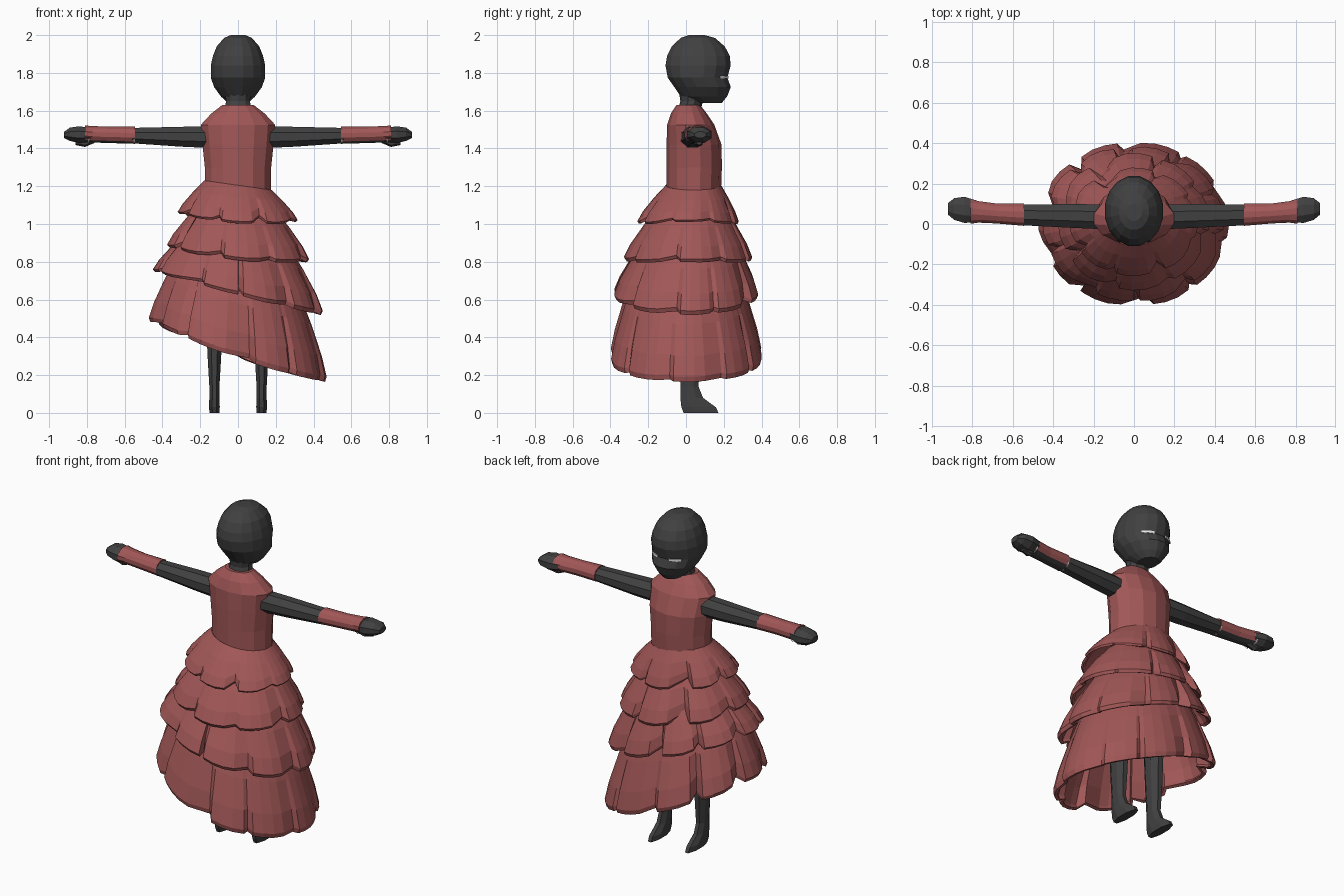
import bpy, bmesh, math, random
from mathutils import Vector

if "Cube" in bpy.data.objects:
    bpy.data.objects.remove(bpy.data.objects["Cube"], do_unlink=True)


def material(name, rgb):
    m = bpy.data.materials.new(name)
    m.use_nodes = True
    colour = (*rgb, 1)
    m.diffuse_color = colour
    m.node_tree.nodes["Principled BSDF"].inputs["Base Color"].default_value = colour
    return m


charcoal = material("charcoal", (0.052, 0.052, 0.052))
red = material("dusty red", (0.36, 0.095, 0.095))
white = material("white", (0.85, 0.85, 0.85))


def skin_rings(name, rings, mats, caps=True, closed=True):
    """Join rows of points into a surface, first row at the top."""
    bm = bmesh.new()
    rows = [[bm.verts.new(p) for p in ring] for ring in rings]
    n = len(rows[0])
    for a, b in zip(rows, rows[1:]):
        for j in range(n if closed else n - 1):
            k = (j + 1) % n
            bm.faces.new((a[j], b[j], b[k], a[k]))
    if caps:
        bm.faces.new(rows[0])
        bm.faces.new(rows[-1])
        bmesh.ops.recalc_face_normals(bm, faces=bm.faces)
    mesh = bpy.data.meshes.new(name)
    bm.to_mesh(mesh)
    bm.free()
    for m in mats:
        mesh.materials.append(m)
    obj = bpy.data.objects.new(name, mesh)
    bpy.context.collection.objects.link(obj)
    return obj


def ellipse(centre, u, v, n):
    c, u, v = Vector(centre), Vector(u), Vector(v)
    angles = [math.tau * (j + 0.5) / n for j in range(n)]
    return [c + u * math.cos(a) + v * math.sin(a) for a in angles]


def upright(name, rows, mats, n, x=0.0):
    """Rows are height, back y, front y, half width."""
    rings = [ellipse((x, (y0 + y1) / 2, z), (w, 0, 0), (0, (y1 - y0) / 2, 0), n)
             for z, y0, y1, w in rows]
    return skin_rings(name, rings, mats)


def sideways(name, rows, mats, side, n=8):
    """Rows are x, y, z, half depth, half height."""
    rings = [ellipse((side * x, y, z), (0, hy, 0), (0, 0, hz), n)
             for x, y, z, hy, hz in rows]
    return skin_rings(name, rings, mats)


# Head and neck
upright("head", [
    (2.0, 0.015, 0.1, 0.04), (1.985, -0.03, 0.155, 0.075),
    (1.94, -0.078, 0.208, 0.115), (1.89, -0.103, 0.235, 0.135),
    (1.84, -0.112, 0.24, 0.147), (1.775, -0.1, 0.222, 0.147),
    (1.725, -0.065, 0.24, 0.129), (1.675, -0.03, 0.22, 0.092),
    (1.64, 0.05, 0.19, 0.055)], [charcoal], 16)
upright("neck", [(1.72, -0.04, 0.1, 0.075), (1.65, -0.03, 0.09, 0.066),
                 (1.59, -0.045, 0.075, 0.08)], [charcoal], 10)

# Bodice
upright("bodice", [
    (1.63, -0.05, 0.075, 0.085), (1.585, -0.08, 0.11, 0.145),
    (1.525, -0.1, 0.15, 0.202), (1.42, -0.103, 0.188, 0.193),
    (1.3, -0.103, 0.19, 0.18), (1.16, -0.103, 0.185, 0.18)], [red], 14)

for side, label in ((1, "left"), (-1, "right")):
    # Eye slit wrapped onto the face
    rows = []
    for z in (1.783, 1.769):
        rows.append([(side * 0.148 * math.cos(a), 0.061 + 0.165 * math.sin(a), z)
                     for a in map(math.radians, (48, 57, 66, 75))])
    eye = skin_rings(label + "_eye", rows, [white], caps=False, closed=False)
    eye.modifiers.new("thickness", "SOLIDIFY").thickness = 0.006

    # Arm, sleeve, hand and thumb
    sideways(label + "_arm", [
        (0.15, 0.035, 1.46, 0.066, 0.062), (0.3, 0.04, 1.462, 0.064, 0.057),
        (0.56, 0.045, 1.468, 0.055, 0.044)], [charcoal], side)
    sleeve = sideways(label + "_sleeve", [
        (0.545, 0.046, 1.47, 0.057, 0.047), (0.68, 0.052, 1.472, 0.051, 0.045),
        (0.77, 0.06, 1.475, 0.055, 0.045), (0.81, 0.063, 1.477, 0.064, 0.046)],
        [red, charcoal], side, 12)
    for face in sleeve.data.polygons:
        face.material_index = 1 if face.normal.z < -0.7 else 0
    sideways(label + "_hand", [
        (0.78, 0.063, 1.472, 0.058, 0.04), (0.84, 0.07, 1.473, 0.07, 0.048),
        (0.89, 0.074, 1.475, 0.058, 0.038), (0.92, 0.075, 1.472, 0.032, 0.018)],
        [charcoal], side)
    sideways(label + "_thumb", [
        (0.76, 0.06, 1.445, 0.02, 0.016), (0.81, 0.065, 1.428, 0.025, 0.02),
        (0.86, 0.07, 1.43, 0.014, 0.012)], [charcoal], side, 6)

    # Thin pale trim under both ends of the sleeve
    for end, x, y, hy in (("elbow", 0.55, 0.046, 0.058), ("wrist", 0.79, 0.062, 0.061)):
        rows = [[(side * (x + dx), y + hy * math.cos(a), 1.472 + 0.049 * math.sin(a))
                 for a in map(math.radians, (205, 230, 270, 310, 335))]
                for dx in (-0.004, 0.004)]
        skin_rings(label + "_" + end + "_trim", rows, [white], caps=False, closed=False)

    # Leg and foot
    upright(label + "_leg", [
        (0.95, -0.05, 0.09, 0.07), (0.45, -0.045, 0.085, 0.046),
        (0.3, -0.04, 0.08, 0.039), (0.14, -0.033, 0.07, 0.029),
        (0.08, -0.035, 0.095, 0.029), (0.03, -0.032, 0.165, 0.031),
        (0.0, -0.02, 0.18, 0.028)], [charcoal], 8, side * 0.125)


# Pleated skirt tiers, hem lower on the left side and curled under
def tier(name, top, hem, pleats, depth):
    """Top and hem are half width, half depth, height, tilt, dip, centre y."""
    spots = []
    for i in range(pleats):
        start = i - 0.35 + random.uniform(-0.15, 0.15)
        deep = depth * random.uniform(0.5, 1.4)
        for u, inset in ((0, 1), (0.1, 0), (0.32, -0.12), (0.56, -0.12), (0.8, 0.1)):
            a = math.tau * (start + u * 0.95) / pleats
            # Folds are shallower on the left side
            spots.append((a, inset * deep * (1 - 0.5 * max(0, math.cos(a)))))
    spots.sort()
    rings = []
    for t, swell, fold in ((0, 0, 0), (0.33, 0.42, 0.35), (0.7, 0.82, 0.75),
                           (0.94, 1, 1), (1, 0.94, 1)):
        ring = []
        for a, inset in spots:
            rx, ry, _, _, _, cy = [p + (q - p) * swell for p, q in zip(top, hem)]
            _, _, z, tilt, dip, _ = [p + (q - p) * t for p, q in zip(top, hem)]
            r = 1 - inset * fold
            ring.append((rx * r * math.cos(a), cy + ry * r * math.sin(a),
                         z - tilt * math.cos(a) - dip * math.sin(a) ** 2
                         + 0.2 * inset * fold))
        rings.append(ring)
    obj = skin_rings(name, rings, [red], caps=False)
    cloth = obj.modifiers.new("thickness", "SOLIDIFY")
    cloth.thickness = 0.02
    cloth.offset = -1


random.seed(4)
tier("skirt_tier_top", (0.178, 0.146, 1.205, 0.025, 0, 0.04),
     (0.315, 0.265, 1.035, 0.022, 0.03, 0.01), 8, 0.16)
tier("skirt_tier_upper", (0.2, 0.175, 1.09, 0.02, 0, 0.03),
     (0.372, 0.335, 0.84, 0.04, 0.03, 0.01), 8, 0.15)
tier("skirt_tier_lower", (0.27, 0.24, 0.92, 0.04, 0, 0.02),
     (0.445, 0.38, 0.635, 0.115, 0.01, 0.0), 10, 0.13)
tier("skirt_tier_bottom", (0.33, 0.285, 0.72, 0.1, 0, 0.0),
     (0.467, 0.405, 0.325, 0.16, 0.035, 0.0), 10, 0.11)
